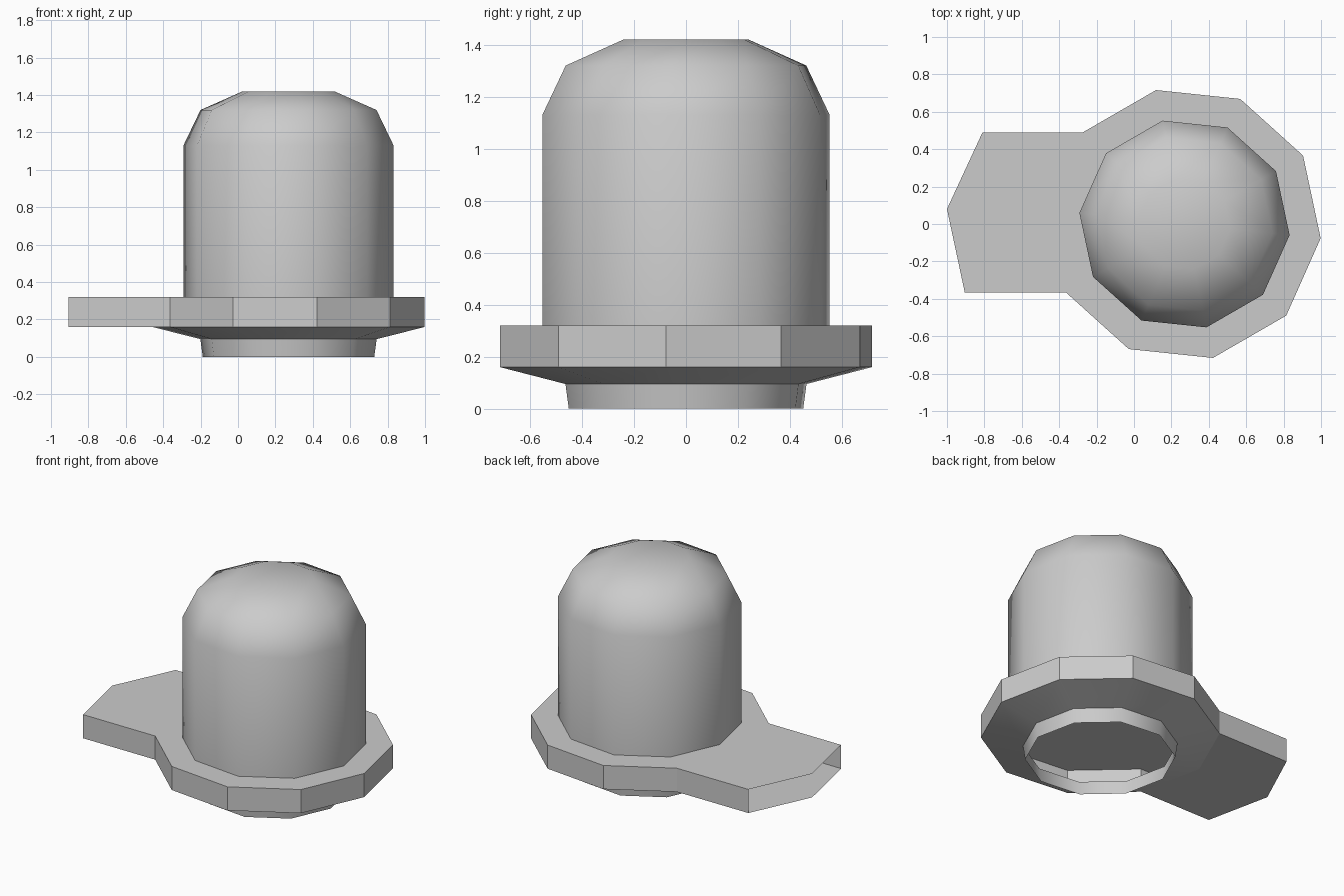
import bpy, bmesh
from math import sin, cos, radians

if "Cube" in bpy.data.objects:
    bpy.data.objects.remove(bpy.data.objects["Cube"])

CX, SIDES, TURN = 0.27, 10, -6   # shared axis of the ten-sided parts


def ring(r, z):
    angles = [radians(TURN + 360 / SIDES * i) for i in range(SIDES)]
    return [(CX + r * cos(a), r * sin(a), z) for a in angles]


def finish(name, bm, angle=None):
    mesh = bpy.data.meshes.new(name)
    bm.to_mesh(mesh)
    bm.free()
    obj = bpy.data.objects.new(name, mesh)
    bpy.context.collection.objects.link(obj)
    if angle:
        bpy.ops.object.select_all(action='DESELECT')
        obj.select_set(True)
        bpy.context.view_layer.objects.active = obj
        bpy.ops.object.shade_smooth_by_angle(angle=radians(angle))
    return obj


def turned(name, profile, cap_top=False):
    """Stack ten-sided rings from bottom to top, open unless capped."""
    bm = bmesh.new()
    rows = [[bm.verts.new(p) for p in ring(r, z)] for r, z in profile]
    for low, high in zip(rows, rows[1:]):
        for i in range(SIDES):
            j = (i + 1) % SIDES
            bm.faces.new((low[i], low[j], high[j], high[i]))
    if cap_top:
        bm.faces.new(rows[-1])
    return finish(name, bm, 42)


# Domed cover
turned("dome", [(0.565, 0.32), (0.565, 1.13), (0.473, 1.32), (0.246, 1.42)], True)

# Hollow neck flaring out to the flange
turned("neck", [(0.461, 0), (0.474, 0.095), (0.732, 0.16)])

# Flange plate with side tab: closed top, open below the round part, open tab tip
Z0, Z1 = 0.16, 0.32
circle = [p[:2] for p in ring(0.732, 0)]
tab = [(-0.81, 0.49), (-1.0, 0.08), (-0.905, -0.365)]
outline = circle[:5] + tab + circle[6:]
bm = bmesh.new()
low = [bm.verts.new((x, y, Z0)) for x, y in outline]
high = [bm.verts.new((x, y, Z1)) for x, y in outline]
bm.faces.new(high)
n = len(outline)
for i in range(n):
    if i not in (5, 6):
        j = (i + 1) % n
        bm.faces.new((low[i], low[j], high[j], high[i]))
# Tab underside
inner = bm.verts.new((*circle[5], Z0))
bm.faces.new([inner] + low[8:3:-1])
finish("flange", bm)
